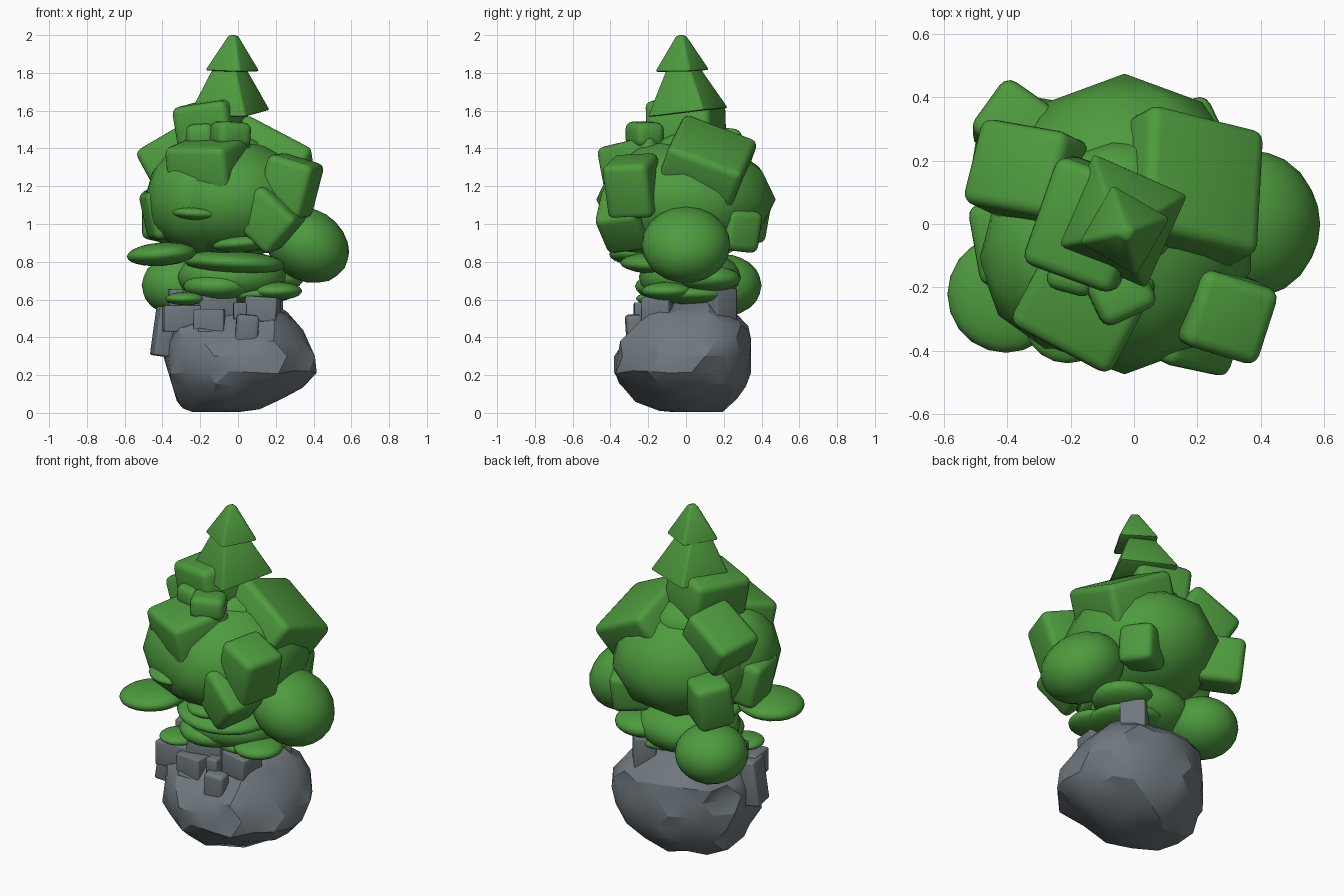
import bpy, bmesh, math, random
from mathutils import Vector, Matrix, noise

if "Cube" in bpy.data.objects:
    bpy.data.objects.remove(bpy.data.objects["Cube"])

random.seed(4)


def material(name, rgb):
    m = bpy.data.materials.new(name)
    m.diffuse_color = (*rgb, 1)
    m.use_nodes = True
    m.node_tree.nodes["Principled BSDF"].inputs["Base Color"].default_value = m.diffuse_color
    return m


GREEN = material("leaf green", (0.076, 0.328, 0.048))
GREY = material("stone grey", (0.158, 0.188, 0.210))


def finish(name, bm, mat, loc=(0, 0, 0), rot=(0, 0, 0), smooth=40):
    """Turn a bmesh into a placed, smooth-shaded object (rot in degrees)."""
    me = bpy.data.meshes.new(name)
    bmesh.ops.recalc_face_normals(bm, faces=bm.faces)
    bm.to_mesh(me)
    bm.free()
    ob = bpy.data.objects.new(name, me)
    bpy.context.collection.objects.link(ob)
    me.materials.append(mat)
    ob.location = loc
    ob.rotation_euler = [math.radians(a) for a in rot]
    bpy.ops.object.select_all(action='DESELECT')
    ob.select_set(True)
    bpy.context.view_layer.objects.active = ob
    bpy.ops.object.shade_smooth_by_angle(angle=math.radians(smooth))
    return ob


def bevel_all(bm, width, segments=3):
    bmesh.ops.bevel(bm, geom=bm.edges[:], offset=width, segments=segments,
                    profile=0.5, affect='EDGES')


def block(name, loc, size, rot, mat=GREEN, width=0.035):
    bm = bmesh.new()
    bmesh.ops.create_cube(bm, size=1)
    bmesh.ops.scale(bm, vec=size, verts=bm.verts)
    bevel_all(bm, width)
    finish(name, bm, mat, loc, rot)


def blob(name, loc, radii, rot=(0, 0, 0), sub=3, smooth=60):
    bm = bmesh.new()
    bmesh.ops.create_icosphere(bm, subdivisions=sub, radius=1)
    bmesh.ops.scale(bm, vec=radii, verts=bm.verts)
    finish(name, bm, GREEN, loc, rot, smooth)


def tier(name, loc, r1, r2, h, rot, width):
    """Four-sided pyramid tier, base at loc, first corner on +x before rotation."""
    bm = bmesh.new()
    bmesh.ops.create_cone(bm, cap_ends=True, segments=4, radius1=r1, radius2=r2, depth=h,
                          matrix=Matrix.Translation((0, 0, h / 2)))
    v = bm.verts[:][0].co
    bmesh.ops.rotate(bm, verts=bm.verts, cent=(0, 0, 0),
                     matrix=Matrix.Rotation(-math.atan2(v.y, v.x), 3, 'Z'))
    bevel_all(bm, width, 2)
    finish(name, bm, GREEN, loc, rot)


# boulder base: chiselled ball, flat at the back, cut away at the upper front
bm = bmesh.new()
bmesh.ops.create_icosphere(bm, subdivisions=3, radius=1)
for v in bm.verts:
    d = v.co.normalized()
    n = 1 + 0.12 * noise.noise(d * 2.3) + random.uniform(-0.045, 0.02)
    z = 0.30 + 0.32 * d.z * n
    low = max(0, 0.2 - z)
    x = 0.01 + 0.42 * d.x * n - 0.10 * (z - 0.3) - 0.6 * low
    y = -0.02 + 0.385 * d.y * n + 0.14 * (z - 0.3) + 0.45 * low
    front = -0.38 + max(0, z - 0.33) * (1.1 if x < 0.15 else 0.5)
    right = 0.43 - max(0, z - 0.25) * 0.45
    left = -0.41 + max(0, 0.35 - z) * 0.3
    v.co = (min(max(x, left), right), min(max(y, front), 0.345), min(max(z, 0.004), 0.61))
finish("boulder", bm, GREY, smooth=24)

# broken stone blocks round the boulder's top
stones = [
    ((0.045, -0.272, 0.41), (0.12, 0.085, 0.22), (4, 4, 5), 0.02),
    ((0.01, -0.24, 0.54), (0.07, 0.07, 0.09), (0, 0, 5), 0.01),
    ((-0.395, -0.08, 0.43), (0.09, 0.14, 0.26), (0, 8, 10), 0.012),
    ((-0.30, -0.14, 0.50), (0.20, 0.15, 0.14), (0, 0, 6), 0.008),
    ((-0.15, -0.20, 0.48), (0.16, 0.12, 0.14), (0, 0, -6), 0.008),
    ((-0.12, -0.10, 0.56), (0.20, 0.18, 0.12), (0, 0, 12), 0.008),
    ((-0.33, -0.04, 0.58), (0.07, 0.08, 0.15), (0, 0, 12), 0.008),
    ((0.13, -0.15, 0.55), (0.17, 0.15, 0.13), (0, 4, -10), 0.008),
    ((0.15, 0.18, 0.57), (0.12, 0.14, 0.18), (0, 0, 40), 0.008),
    ((-0.15, -0.235, 0.41), (0.13, 0.07, 0.06), (0, 10, 0), 0.006),
]
for i, (loc, size, rot, w) in enumerate(stones):
    block(f"stone_block_{i}", loc, size, rot, GREY, w)

# main rounded foliage masses
blob("crown_mass", (-0.03, 0.0, 1.13), (0.42, 0.475, 0.33), sub=2)
blob("crown_left_mass", (-0.21, -0.11, 1.14), (0.28, 0.30, 0.30), (0, 0, 20), sub=2)
blob("crown_top_mass", (-0.05, 0.04, 1.36), (0.22, 0.23, 0.14), sub=2)
blob("right_ball", (0.365, 0.0, 0.89), (0.235, 0.235, 0.19), (0, 32, 0))
blob("lower_ball", (-0.31, 0.20, 0.675), (0.20, 0.20, 0.165))
blob("lower_mass", (-0.03, 0.02, 0.72), (0.29, 0.27, 0.15))

# flat leaf pads: location, radius, half height, tilt
pads = [
    ((-0.405, -0.222, 0.84), 0.185, 0.062, -4),
    ((-0.02, -0.08, 0.795), 0.27, 0.065, 3),
    ((-0.28, -0.16, 0.605), 0.105, 0.035, 0),
    ((0.205, -0.10, 0.645), 0.135, 0.048, 0),
    ((0.08, 0.02, 0.63), 0.22, 0.055, 0),
    ((-0.10, -0.08, 0.67), 0.19, 0.08, 0),
    ((-0.21, -0.30, 1.055), 0.14, 0.04, 3),
    ((0.03, -0.23, 0.90), 0.17, 0.05, -5),
    ((0.18, 0.12, 0.71), 0.17, 0.07, 0),
]
for i, (loc, r, h, tilt) in enumerate(pads):
    blob(f"leaf_pad_{i}", loc, (r, r, h), (0, tilt, 0))

# chunky leaf blocks around the crown
leaves = [
    ("back_right", (0.165, 0.11, 1.32), (0.42, 0.42, 0.26), (-23, 27, -14)),
    ("upper_left", (-0.335, 0.16, 1.355), (0.32, 0.28, 0.22), (-8, -30, -10)),
    ("back_left", (-0.365, 0.30, 1.05), (0.24, 0.21, 0.27), (-8, -6, -35)),
    ("right", (0.275, -0.28, 1.20), (0.26, 0.25, 0.30), (3, 16, -17)),
    ("lower_right", (0.165, -0.32, 1.03), (0.28, 0.24, 0.26), (10, 43, -12)),
    ("front", (-0.15, -0.23, 1.30), (0.36, 0.34, 0.28), (12, 0, -28)),
    ("left", (-0.38, -0.05, 1.06), (0.22, 0.26, 0.26), (0, -12, 10)),
    ("back", (0.17, 0.27, 0.97), (0.21, 0.20, 0.22), (-6, 6, 25)),
    ("small_front", (-0.04, -0.22, 1.475), (0.19, 0.16, 0.13), (0, 3, 25)),
    ("small_left", (-0.19, -0.14, 1.47), (0.15, 0.16, 0.12), (0, -3, -15)),
    ("collar", (-0.14, 0.0, 1.53), (0.31, 0.36, 0.24), (5, -8, -20)),
]
for n, loc, size, rot in leaves:
    block(f"leaf_block_{n}", loc, size, rot, width=0.038)

# stacked pointed top
tier("spire_lower", (-0.045, 0.01, 1.59), 0.235, 0.085, 0.26, (6, -3, 21), 0.014)
tier("spire_tip", (-0.03, -0.02, 1.81), 0.155, 0.03, 0.19, (2, 1, 15), 0.014)
